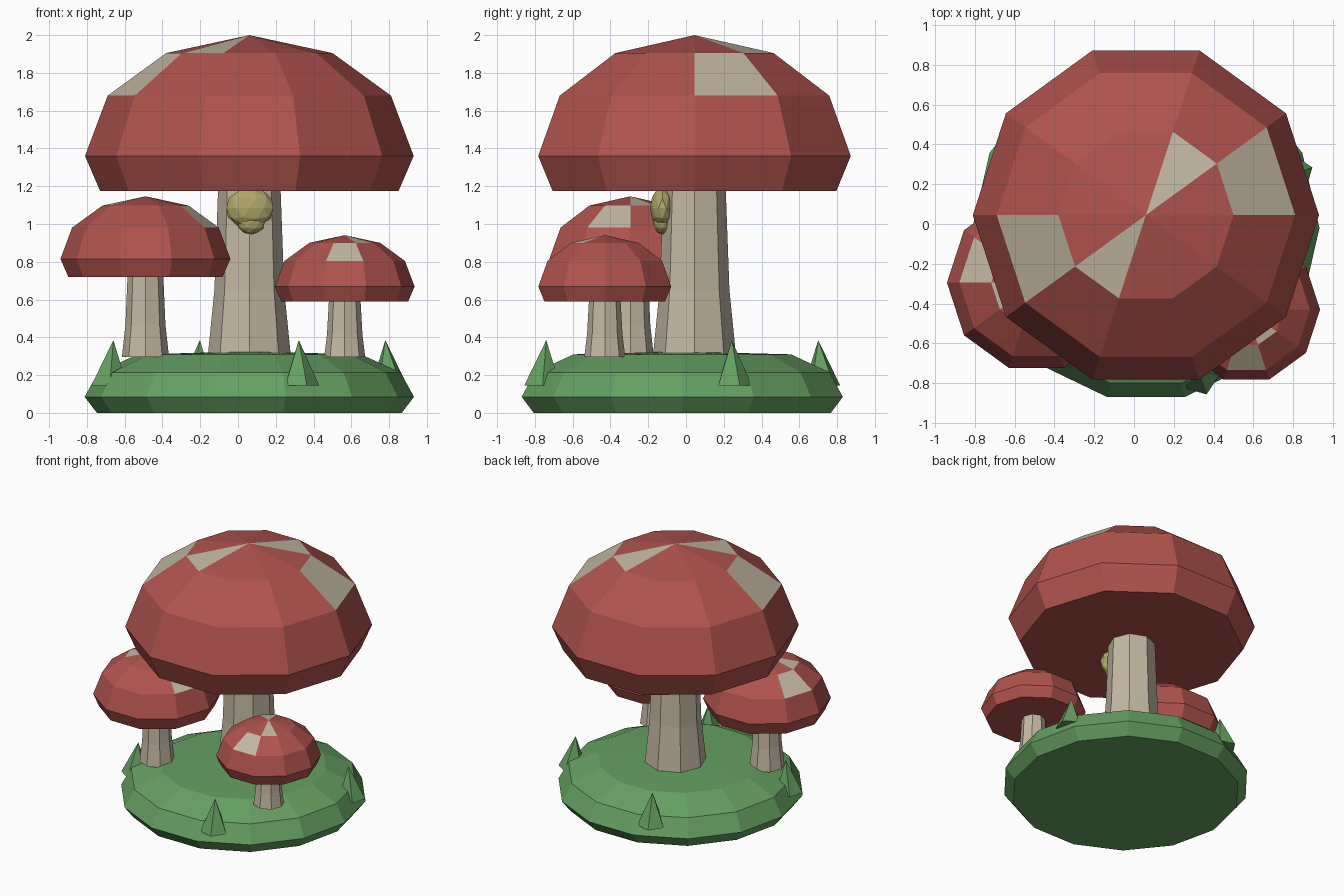
import bpy, bmesh
from math import sin, cos, pi, radians
from mathutils import Matrix

cube = bpy.data.objects.get("Cube")
if cube:
    bpy.data.objects.remove(cube, do_unlink=True)


def material(name, srgb):
    rgb = [((c / 255 + 0.055) / 1.055) ** 2.4 for c in srgb]
    mat = bpy.data.materials.new(name)
    mat.use_nodes = True
    mat.diffuse_color = (*rgb, 1)
    mat.node_tree.nodes["Principled BSDF"].inputs["Base Color"].default_value = (*rgb, 1)
    return mat


RED = material("cap red", (176, 83, 78))
CREAM = material("stem cream", (196, 184, 164))
GREEN = material("grass green", (102, 160, 98))
OLIVE = material("olive yellow", (176, 167, 105))


def add_object(name, bm, loc, *mats):
    bmesh.ops.recalc_face_normals(bm, faces=bm.faces[:])
    mesh = bpy.data.meshes.new(name)
    bm.to_mesh(mesh)
    bm.free()
    for m in mats:
        mesh.materials.append(m)
    obj = bpy.data.objects.new(name, mesh)
    obj.location = loc
    bpy.context.collection.objects.link(obj)
    return obj


def lathe(name, profile, sides, loc, mats, painted=()):
    """Faceted turning of (radius, height) pairs, bottom up; a zero radius is the tip.
    painted holds (band, sector) pairs that take the second material."""
    bm = bmesh.new()
    rings = []
    for r, z in profile:
        count = sides if r else 1
        rings.append([bm.verts.new((r * cos(2 * pi * i / sides), r * sin(2 * pi * i / sides), z))
                      for i in range(count)])
    for band, (low, high) in enumerate(zip(rings, rings[1:])):
        for i in range(sides):
            j = (i + 1) % sides
            top = [high[0]] if len(high) == 1 else [high[j], high[i]]
            face = bm.faces.new([low[i], low[j]] + top)
            face.material_index = int((band, i) in painted)
    bm.faces.new(rings[0][::-1])
    if len(rings[-1]) > 1:
        bm.faces.new(rings[-1])
    return add_object(name, bm, loc, *mats)


# Mushrooms: cap profile is in units of the cap radius
CAP = [(0.908, 0), (1, 0.2126), (0.862, 0.58), (0.506, 0.839), (0, 0.948)]


def mushroom(name, x, y, radius, cap_z, foot_z, stem_radii, sector):
    # a spot on the shoulder touches one on the crown, repeated half a turn on
    spots = {(2, sector), (3, (sector + 1) % 10),
             (2, (sector + 5) % 10), (3, (sector + 6) % 10)}
    lathe(name + "_cap", [(r * radius, z * radius) for r, z in CAP], 10,
          (x, y, cap_z), (RED, CREAM), spots)
    foot, waist, neck = stem_radii
    height = cap_z - foot_z
    lathe(name + "_stem", [(foot, 0), (waist, height * 0.4), (neck, height + 0.02)], 8,
          (x, y, foot_z), (CREAM,))


mushroom("large_mushroom", 0.06, 0.045, 0.87, 1.175, 0.3, (0.22, 0.185, 0.165), 0)
mushroom("medium_mushroom", -0.49, -0.295, 0.45, 0.72, 0.295, (0.125, 0.106, 0.094), 4)
mushroom("small_mushroom", 0.565, -0.43, 0.37, 0.59, 0.295, (0.109, 0.094, 0.083), 2)

# Grassy mound
lathe("ground", [(0.807, 0), (0.872, 0.085), (0.8, 0.215), (0.59, 0.31), (0, 0.325)], 14,
      (0.06, -0.02, 0), (GREEN,))

# Grass spikes around the rim, each tip leaning inwards
for k in range(4):
    a = radians(20 + 90 * k)
    tuft = lathe("grass_spike_%d" % (k + 1), [(0.1, 0), (0, 0.24)], 5,
                 (0.06 + 0.79 * cos(a), -0.02 + 0.79 * sin(a), 0.145), (GREEN,))
    tuft.rotation_euler.z = a
    for v in tuft.data.vertices:
        v.co.x -= 0.1 * v.co.z


# Faceted growth on the front of the large stem
def blob(name, loc, size):
    bm = bmesh.new()
    bmesh.ops.create_icosphere(bm, subdivisions=2, radius=1,
                               matrix=Matrix.Diagonal((*size, 1)))
    add_object(name, bm, loc, OLIVE)


blob("growth", (0.063, -0.125, 1.085), (0.13, 0.066, 0.108))
blob("growth_lower_lobe", (0.07, -0.125, 1.01), (0.075, 0.05, 0.065))
